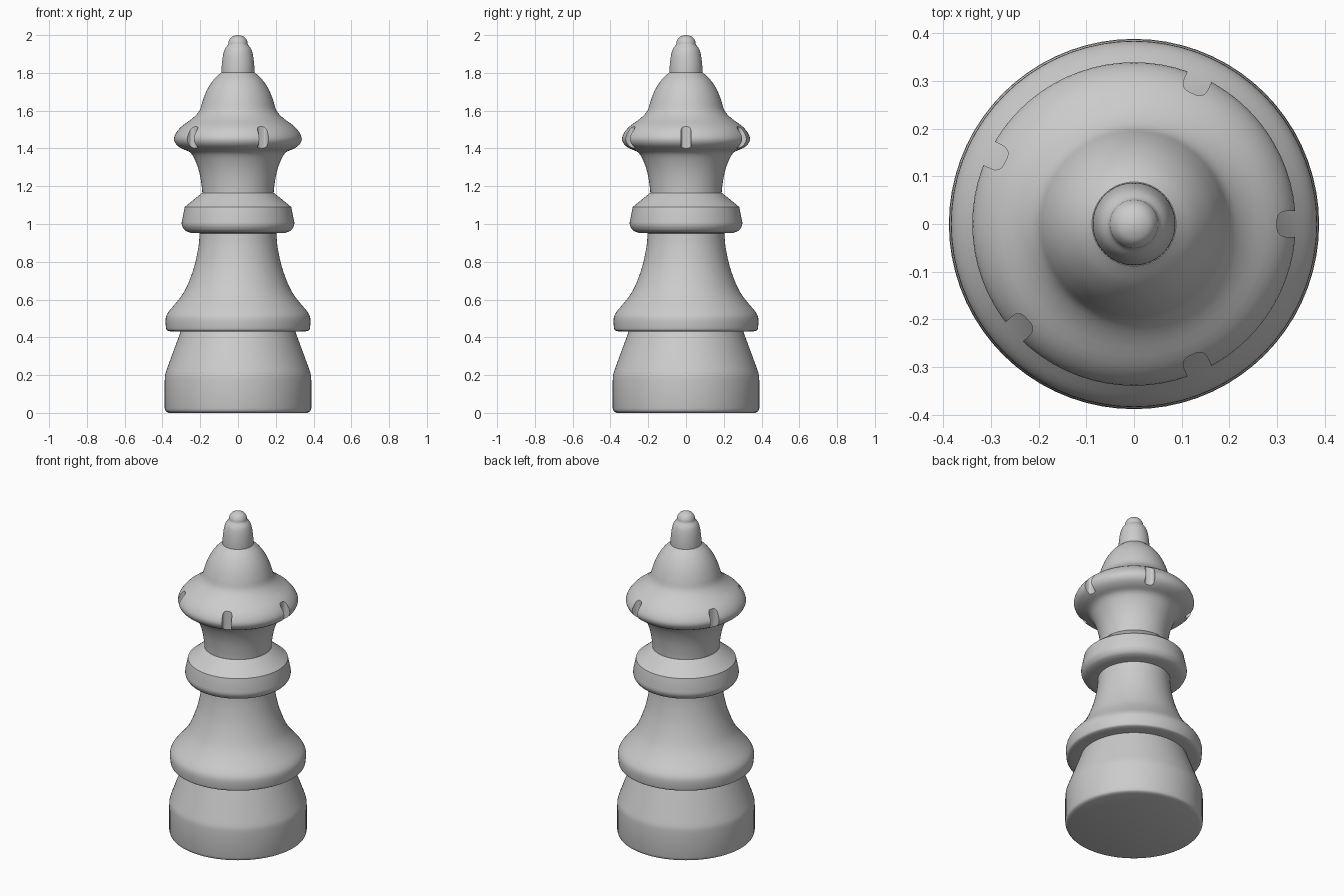
import bpy
import math
from mathutils import Matrix, Vector

SEGMENTS = 72
NOTCH_ANGLES = (0, 66, 154, 222, 294)

cube = bpy.data.objects.get("Cube")
if cube:
    bpy.data.objects.remove(cube, do_unlink=True)

# One plain grey for the whole piece
grey = bpy.data.materials.new("plain grey")
grey.use_nodes = True
colour = (0.6, 0.6, 0.6, 1.0)
grey.diffuse_color = colour
grey.node_tree.nodes["Principled BSDF"].inputs["Base Color"].default_value = colour


def smooth_run(points, steps=3):
    """Catmull-Rom curve through profile points."""
    pts = [Vector(p) for p in points]
    if len(pts) < 3:
        return pts
    padded = [2 * pts[0] - pts[1]] + pts + [2 * pts[-1] - pts[-2]]
    out = []
    for a, b, c, d in zip(padded, padded[1:], padded[2:], padded[3:]):
        for i in range(steps):
            t = i / steps
            out.append(0.5 * (2 * b + (c - a) * t + (2 * a - 5 * b + 4 * c - d) * t ** 2
                              + (3 * b - a - 3 * c + d) * t ** 3))
    return out + [pts[-1]]


def make_object(name, verts, faces):
    mesh = bpy.data.meshes.new(name)
    mesh.from_pydata(verts, [], faces)
    mesh.materials.append(grey)
    obj = bpy.data.objects.new(name, mesh)
    bpy.context.collection.objects.link(obj)
    return obj


def shade(obj):
    bpy.ops.object.select_all(action="DESELECT")
    bpy.context.view_layer.objects.active = obj
    obj.select_set(True)
    bpy.ops.object.shade_smooth_by_angle(angle=math.radians(32))


def lathe(name, *runs):
    """Turn (radius, height) runs, listed bottom to top, into a closed solid."""
    profile = []
    for run in runs:
        for p in smooth_run(run):
            if not profile or (p - profile[-1]).length > 1e-5:
                profile.append(p)
    n = SEGMENTS
    verts = [(r * math.cos(math.tau * i / n), r * math.sin(math.tau * i / n), z)
             for r, z in profile for i in range(n)]
    faces = [(k * n + i, k * n + (i + 1) % n, (k + 1) * n + (i + 1) % n, (k + 1) * n + i)
             for k in range(len(profile) - 1) for i in range(n)]
    last = (len(profile) - 1) * n
    faces.append(tuple(reversed(range(n))))
    faces.append(tuple(range(last, last + n)))
    obj = make_object(name, verts, faces)
    shade(obj)
    return obj


# Stepped foot with a tapering drum
lathe("base",
      [(0.365, 0), (0.382, 0.008), (0.388, 0.025)],
      [(0.388, 0.025), (0.388, 0.17)],
      [(0.388, 0.17), (0.385, 0.205), (0.372, 0.245)],
      [(0.372, 0.245), (0.3, 0.44)])

# Flared bell that narrows into the stem
lathe("body",
      [(0.29, 0.43), (0.35, 0.43)],
      [(0.35, 0.43), (0.374, 0.436), (0.381, 0.45), (0.383, 0.5), (0.368, 0.535),
       (0.326, 0.585), (0.283, 0.645), (0.25, 0.72), (0.225, 0.8),
       (0.208, 0.89), (0.203, 0.96)])

# Collar ring
lathe("collar",
      [(0.18, 0.95), (0.25, 0.953)],
      [(0.25, 0.953), (0.28, 0.965), (0.296, 0.99), (0.298, 1.01)],
      [(0.298, 1.01), (0.282, 1.09)],
      [(0.282, 1.09), (0.19, 1.165)])

# Cup, crown rim and dome
crown = lathe("crown",
              [(0.188, 1.15), (0.192, 1.2), (0.204, 1.27), (0.224, 1.33), (0.252, 1.378),
               (0.295, 1.398), (0.326, 1.42), (0.339, 1.45), (0.326, 1.485), (0.295, 1.52),
               (0.24, 1.56), (0.204, 1.6), (0.188, 1.65), (0.164, 1.71),
               (0.128, 1.765), (0.088, 1.803)])

# Tip with a small round knob
lathe("finial",
      [(0.087, 1.79), (0.086, 1.84), (0.08, 1.89), (0.07, 1.925), (0.052, 1.95)],
      [(0.052, 1.95), (0.049, 1.968), (0.037, 1.987), (0.018, 1.997), (0.002, 2)])

# Round-cornered upright cutters for the rim notches
inner, outer, half, corner = 0.3, 0.45, 0.027, 0.018
outline = [(outer, -half), (outer, half)]
for side in (1, -1):
    arc = [(inner + corner * (1 - math.sin(a)), side * (half - corner + corner * math.cos(a)))
           for a in (math.pi / 2 * i / 4 for i in range(5))]
    outline += arc if side == 1 else arc[::-1]
count = len(outline)
verts, faces = [], []
for angle in NOTCH_ANGLES:
    turn = Matrix.Rotation(math.radians(angle), 3, "Z")
    start = len(verts)
    for z in (1.3, 1.6):
        verts += [turn @ Vector((x, y, z)) for x, y in outline]
    faces.append([start + i for i in reversed(range(count))])
    faces.append([start + count + i for i in range(count)])
    faces += [[start + i, start + (i + 1) % count, start + count + (i + 1) % count,
               start + count + i] for i in range(count)]
cutter = make_object("notch_cutter", verts, faces)
cutter.hide_render = True
cutter.hide_set(True)

cut = crown.modifiers.new("notches", "BOOLEAN")
cut.operation = "DIFFERENCE"
cut.solver = "EXACT"
cut.object = cutter

# Fix the cut into the crown and drop the helper
bpy.ops.object.select_all(action="DESELECT")
bpy.context.view_layer.objects.active = crown
crown.select_set(True)
bpy.ops.object.modifier_apply(modifier=cut.name)
bpy.data.objects.remove(cutter, do_unlink=True)
shade(crown)
